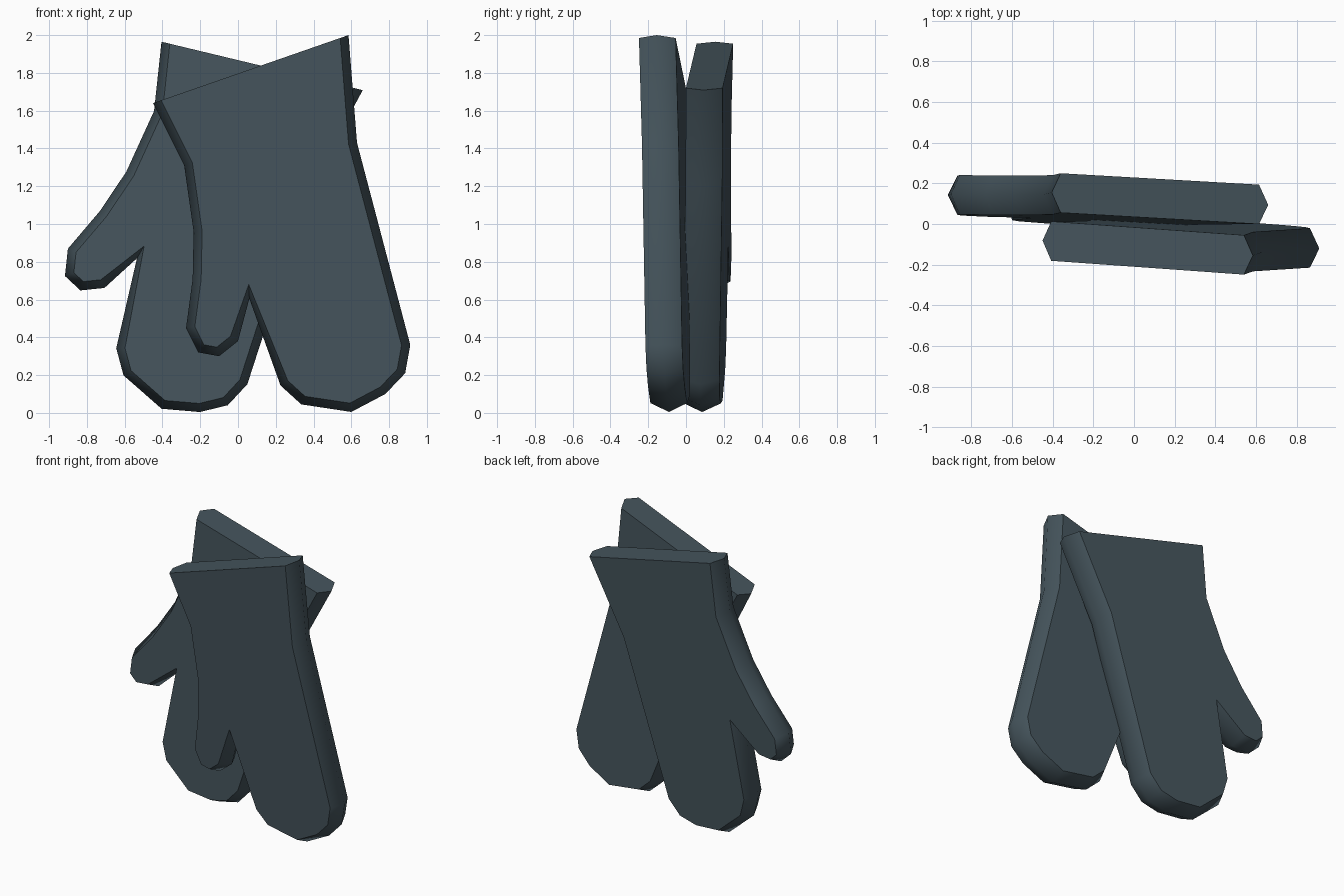
import bpy, bmesh, math
from mathutils import Vector, Matrix

if "Cube" in bpy.data.objects:
    bpy.data.objects.remove(bpy.data.objects["Cube"])

# Mitten outline (x, z), clockwise, starting with the straight cuff edge
OUTLINE = [Vector(p) for p in [
    (-0.45, 1.64), (0.585, 2.0), (0.63, 1.43), (0.912, 0.36), (0.885, 0.21),
    (0.78, 0.10), (0.60, 0.005), (0.335, 0.045), (0.225, 0.145), (0.06, 0.605),
    (0.0, 0.38), (-0.10, 0.30), (-0.21, 0.32), (-0.275, 0.45), (-0.24, 0.71),
    (-0.235, 0.96), (-0.285, 1.31)]]
INSET, HALF = 0.045, 0.097

wool = bpy.data.materials.new("slate_wool")
wool.diffuse_color = (0.06, 0.09, 0.108, 1)
wool.use_nodes = True
wool.node_tree.nodes["Principled BSDF"].inputs["Base Color"].default_value = wool.diffuse_color


def inset(points):
    """Move every edge inwards except the cuff, which stays flat."""
    n, result = len(points), []
    normals = []
    for i in range(n):
        d = (points[(i + 1) % n] - points[i]).normalized()
        normals.append(Vector((d.y, -d.x)))
    for i in range(n):
        a, b = normals[i - 1], normals[i]
        da, db = (0 if i == 1 else INSET), (0 if i == 0 else INSET)
        det = a.x * b.y - a.y * b.x
        move = Vector(((da * b.y - db * a.y) / det, (a.x * db - b.x * da) / det))
        if move.length > 0.075:
            move *= 0.075 / move.length
        result.append(points[i] + move)
    return result


def mitten(name, start, turn, plane):
    """Two flat faces around a wider middle ridge, lying in y = a + bx + cz."""
    a, b, c = plane
    rot = Matrix.Rotation(turn, 2)
    bm = bmesh.new()
    rings = []
    inner = inset(OUTLINE)
    for pts, off in ((inner, -HALF), (OUTLINE, 0), (inner, HALF)):
        ring = []
        for p in pts:
            q = rot @ (p - OUTLINE[0]) + Vector(start)
            ring.append(bm.verts.new((q.x, a + b * q.x + c * q.y + off, q.y)))
        rings.append(ring)
    front, ridge, back = rings
    bm.faces.new(front)
    bm.faces.new(back[::-1])
    n = len(ridge)
    # flat cuff end
    bm.faces.new([front[0], ridge[0], back[0], back[1], ridge[1], front[1]])
    # bevelled sides
    for i in range(1, n):
        j = (i + 1) % n
        for r, s in ((front, ridge), (ridge, back)):
            bm.faces.new([r[i], r[j], s[j], s[i]])
    bmesh.ops.recalc_face_normals(bm, faces=bm.faces)
    mesh = bpy.data.meshes.new(name)
    bm.to_mesh(mesh)
    bm.free()
    mesh.materials.append(wool)
    obj = bpy.data.objects.new(name, mesh)
    bpy.context.collection.objects.link(obj)
    bpy.ops.object.select_all(action='DESELECT')
    obj.select_set(True)
    bpy.context.view_layer.objects.active = obj
    bpy.ops.object.shade_smooth_by_angle(angle=math.radians(55))


mitten("front_mitten", (-0.45, 1.64), 0, (-0.054, -0.06, -0.033))
mitten("rear_mitten", (-0.405, 1.965), math.radians(-32.7), (0.075, -0.05, 0.0305))
